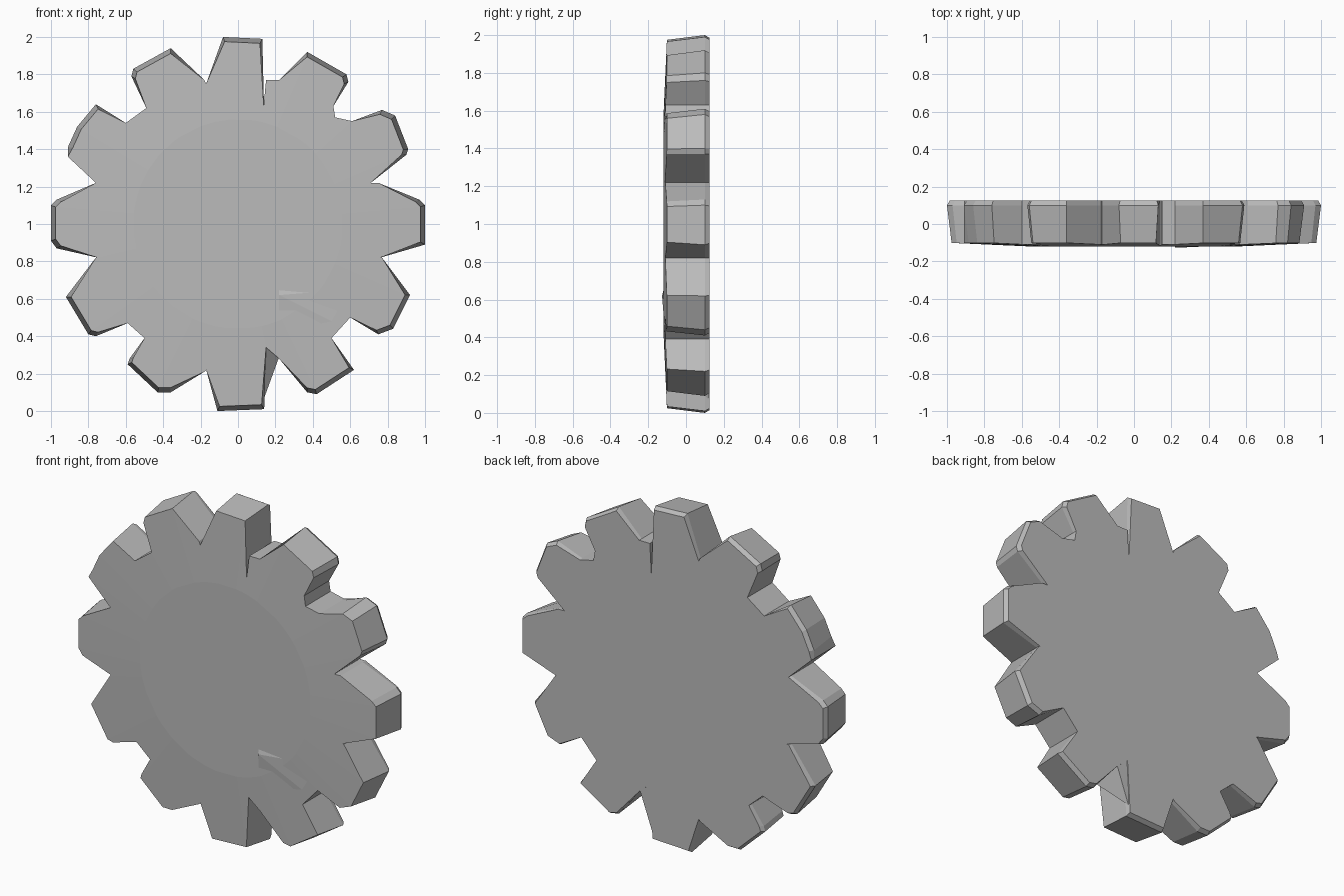
import bpy
import bmesh
from math import atan2, cos, sin, tau
from mathutils import Vector

default_cube = bpy.data.objects.get("Cube")
if default_cube:
    bpy.data.objects.remove(default_cube, do_unlink=True)

# One plain grey for the whole model
grey = bpy.data.materials.new("stone_grey")
grey.use_nodes = True
colour = (0.5, 0.5, 0.5, 1)
grey.diffuse_color = colour
grey.node_tree.nodes["Principled BSDF"].inputs["Base Color"].default_value = colour

CENTRE = Vector((0, 1))
HUB_RADIUS = 0.56
FRONT_Y, BACK_Y = -0.12, 0.125

# Teeth clockwise from the top, in hundredths from the centre.
# The first and last point of each tooth are its roots.
TEETH = {
    "top": [(-17, 75), (-8, 100), (13, 99), (14, 59)],
    "upper_right": [(15, 77), (22, 77), (37, 92), (58, 80), (59, 76), (51, 63), (52, 57)],
    "right_upper": [(61, 55), (77, 61), (84, 58), (91, 40), (90, 37), (71, 22)],
    "right": [(75, 22), (97, 13), (100, 10), (100, -11), (76, -18)],
    "right_lower": [(77, -18), (92, -38), (83, -56), (75, -59), (60, -50)],
    "lower_right": [(50, -61), (62, -78), (42, -91), (37, -90), (22, -72)],
    "bottom": [(15, -66), (14, -99), (-11, -100), (-17, -78)],
    "lower_left": [(-18, -79), (-36, -90), (-43, -90), (-59, -75), (-58, -72), (-50, -61)],
    "left_lower": [(-59, -53), (-76, -60), (-80, -59), (-92, -39), (-76, -18)],
    "left": [(-75, -18), (-97, -13), (-100, -9), (-100, 10), (-97, 13), (-76, 22)],
    "left_upper": [(-91, 36), (-91, 41), (-86, 52), (-76, 64), (-60, 54)],
    "upper_left": [(-49, 62), (-57, 79), (-56, 83), (-36, 94), (-18, 77)],
}


def finish(name, bm):
    bmesh.ops.recalc_face_normals(bm, faces=bm.faces)
    mesh = bpy.data.meshes.new(name)
    bm.to_mesh(mesh)
    bm.free()
    mesh.materials.append(grey)
    obj = bpy.data.objects.new(name, mesh)
    bpy.context.collection.objects.link(obj)
    return obj


def hull(name, points):
    bm = bmesh.new()
    for point in points:
        bm.verts.new(point)
    bmesh.ops.convex_hull(bm, input=bm.verts)
    return finish(name, bm)


def front_depth(point):
    """Shallow dome: the front falls away from the hub to the tips."""
    return FRONT_Y + 0.045 * max(0, point.length - HUB_RADIUS)


# Gather the outline and its narrower front and back versions
front, rim, back = [], [], []
for tooth in TEETH.values():
    points = [Vector(p) / 100 for p in tooth]
    middle = sum(points, Vector((0, 0))) / len(points)
    anchor = middle.normalized() * 0.75
    last = len(points) - 1
    for i, p in enumerate(points):
        tip = 0 < i < last and p.length > 0.83
        rim.append((p, 0.1))
        inner = p.lerp(anchor, 0.1 if tip else 0)
        front.append((inner, front_depth(inner)))
        back.append((p.lerp(anchor, 0.06 if tip else 0), BACK_Y))

# Flat hub facet with evenly ordered corners
start = atan2(rim[0][0].y, rim[0][0].x)
angles = sorted((start - atan2(p.y, p.x)) % tau for p, _ in rim)
hub = [(Vector((cos(start - a), sin(start - a))) * HUB_RADIUS, FRONT_Y) for a in angles]

# Toothed disc lofted from hub to front edge, rim and back
bm = bmesh.new()
loops = []
for ring in (hub, front, rim, back):
    loops.append([bm.verts.new((p.x, y, p.y + CENTRE.y)) for p, y in ring])
for one, two in zip(loops, loops[1:]):
    for i in range(len(one)):
        j = (i + 1) % len(one)
        bm.faces.new((one[i], one[j], two[j], two[i]))
bm.faces.new(loops[0])
bm.faces.new(loops[-1])
finish("toothed_disc", bm)

# Sloping web beside the bottom tooth
hull("bottom_root_web", [
    (0.14, -0.1, 0.35), (0.22, -0.1, 0.29), (0.14, 0.12, 0.35),
    (0.22, 0.12, 0.29), (0.14, 0.12, 0.07),
])

# Low ridge on the lower right of the front
hull("front_ridge", [
    (0.22, -0.1, 0.72), (0.6, -0.11, 0.65), (0.22, -0.127, 0.62),
    (0.22, -0.11, 0.42), (0.5, -0.115, 0.48),
])
